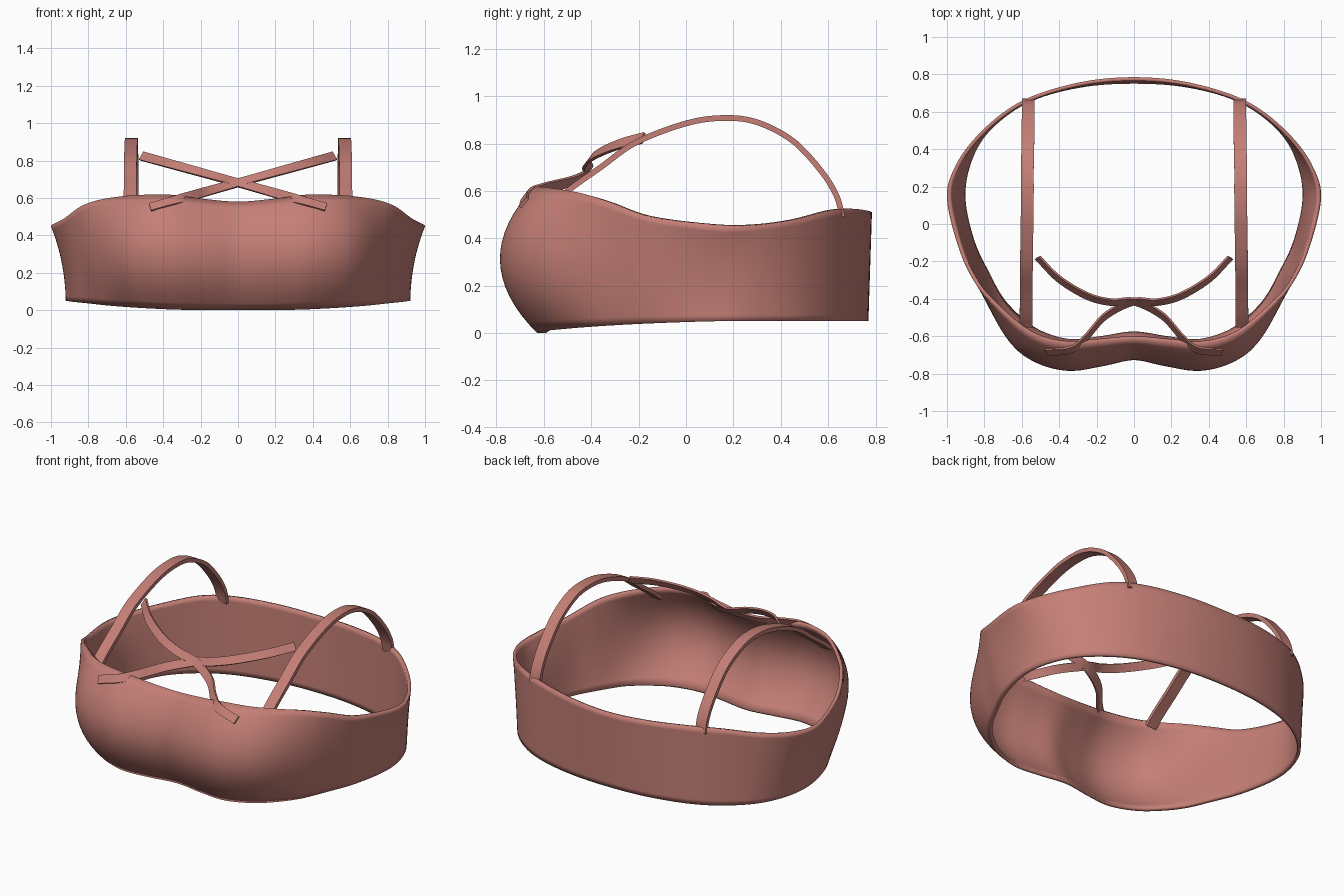
import bpy, bmesh
from mathutils import Vector

if "Cube" in bpy.data.objects:
    bpy.data.objects.remove(bpy.data.objects["Cube"])

fabric = bpy.data.materials.new("rose_fabric")
fabric.diffuse_color = (0.55, 0.21, 0.18, 1)
fabric.use_nodes = True
fabric.node_tree.nodes["Principled BSDF"].inputs["Base Color"].default_value = fabric.diffuse_color


def spline(pts, steps, closed=False):
    """Catmull-Rom resampling of equal-length vectors."""
    pts = [Vector(p) for p in pts]
    n = len(pts)
    if not closed:
        pts = [2 * pts[0] - pts[1]] + pts + [2 * pts[-1] - pts[-2]]
    out = []
    for i in range(n if closed else n - 1):
        a, b, c, d = ([pts[(i + k - 1) % n] for k in range(4)] if closed
                      else pts[i:i + 4])
        for s in range(steps):
            t = s / steps
            out.append(0.5 * (2 * b + (c - a) * t + (2 * a - 5 * b + 4 * c - d) * t * t
                              + (3 * b - a - 3 * c + d) * t ** 3))
    return out if closed else out + [pts[-2]]


def make_object(name, verts, faces):
    mesh = bpy.data.meshes.new(name)
    mesh.from_pydata(verts, [], faces)
    bm = bmesh.new()
    bm.from_mesh(mesh)
    bmesh.ops.recalc_face_normals(bm, faces=bm.faces)
    bm.to_mesh(mesh)
    bm.free()
    ob = bpy.data.objects.new(name, mesh)
    bpy.context.collection.objects.link(ob)
    mesh.materials.append(fabric)
    bpy.ops.object.select_all(action='DESELECT')
    ob.select_set(True)
    bpy.context.view_layer.objects.active = ob
    bpy.ops.object.shade_smooth_by_angle(angle=0.7)
    return ob


def ribbon(name, path, across, width, thick, flip=1):
    """Flat strap swept along a path; 'across' guides its width direction."""
    pts = spline(path, 8)
    across = Vector(across)
    verts, faces = [], []
    for i, p in enumerate(pts):
        tan = (pts[min(i + 1, len(pts) - 1)] - pts[max(i - 1, 0)]).normalized()
        w = (across - across.dot(tan) * tan).normalized()
        n = tan.cross(w)
        for a, b in ((-1, -1), (1, -1), (1, 1), (-1, 1)):
            v = p + w * (a * width / 2) + n * (b * thick / 2)
            verts.append((v.x * flip, v.y, v.z))
    for i in range(len(pts) - 1):
        for k in range(4):
            j = (k + 1) % 4
            faces.append((4 * i + k, 4 * i + j, 4 * i + 4 + j, 4 * i + 4 + k))
    e = len(verts) - 4
    faces += [(0, 1, 2, 3), (e, e + 1, e + 2, e + 3)]
    return make_object(name, verts, faces)


# Chest band: half stations front to back (bottom xyz, top xyz, outward bulge)
half = [
    (0, -.59, 0, 0, -.615, .58, .125),
    (.18, -.615, 0, .2, -.63, .597, .14),
    (.34, -.63, .003, .36, -.64, .617, .15),
    (.49, -.59, .01, .5, -.61, .617, .14),
    (.6, -.52, .017, .61, -.55, .61, .11),
    (.71, -.41, .026, .74, -.44, .59, .055),
    (.79, -.27, .035, .84, -.33, .555, .02),
    (.87, -.1, .043, .93, -.15, .49, 0),
    (.92, .12, .05, 1.0, .13, .452, -.02),
    (.9, .3, .05, .96, .3, .456, -.005),
    (.82, .47, .05, .85, .46, .48, 0),
    (.67, .61, .05, .68, .61, .518, 0),
    (.49, .7, .05, .5, .7, .525, 0),
    (.25, .755, .05, .25, .765, .517, 0),
    (0, .77, .05, 0, .785, .51, 0),
]
mirrored = [(-s[0], s[1], s[2], -s[3], *s[4:]) for s in half[-2:0:-1]]
ring = spline(half + mirrored, 6, closed=True)
N, ROWS = len(ring), 16
mids = [Vector(((r[0] + r[3]) / 2, (r[1] + r[4]) / 2, 0)) for r in ring]
verts, faces = [], []
for i, r in enumerate(ring):
    tan = mids[(i + 1) % N] - mids[i - 1]
    out = Vector((tan.y, -tan.x, 0)).normalized()
    for k in range(ROWS + 1):
        t = k / ROWS
        verts.append(Vector(r[0:3]).lerp(Vector(r[3:6]), t) + out * (r[6] * 4 * t * (1 - t)))
for i in range(N):
    a, b = i * (ROWS + 1), ((i + 1) % N) * (ROWS + 1)
    faces += [(a + k, b + k, b + k + 1, a + k + 1) for k in range(ROWS)]
band = make_object("chest_band", verts, faces)
solid = band.modifiers.new("cloth_thickness", 'SOLIDIFY')
solid.thickness = 0.02
solid.offset = -1
bpy.context.view_layer.objects.active = band
bpy.ops.object.modifier_move_to_index(modifier="cloth_thickness", index=0)

# Shoulder straps arching from the cups to the back
shoulder = [(.577, -.545, .56), (.577, -.48, .615), (.576, -.36, .7), (.575, -.21, .805),
            (.572, 0, .885), (.57, .16, .908), (.57, .3, .89), (.567, .45, .812),
            (.566, .57, .685), (.565, .635, .58), (.565, .66, .49)]
# Thin straps crossing over the neckline
cross = [(x, y, .681 + .278 * x) for x, y in
         [(-.47, -.685), (-.34, -.672), (-.26, -.61), (-.15, -.49), (0, -.415),
          (.12, -.418), (.25, -.385), (.4, -.295), (.515, -.18)]]
for side, f in (("right", 1), ("left", -1)):
    ribbon("shoulder_strap_" + side, shoulder, (1, 0, 0), .068, .024, f)
    ribbon("cross_strap_" + side, cross, (0, .6, .8), .05, .012, f)
